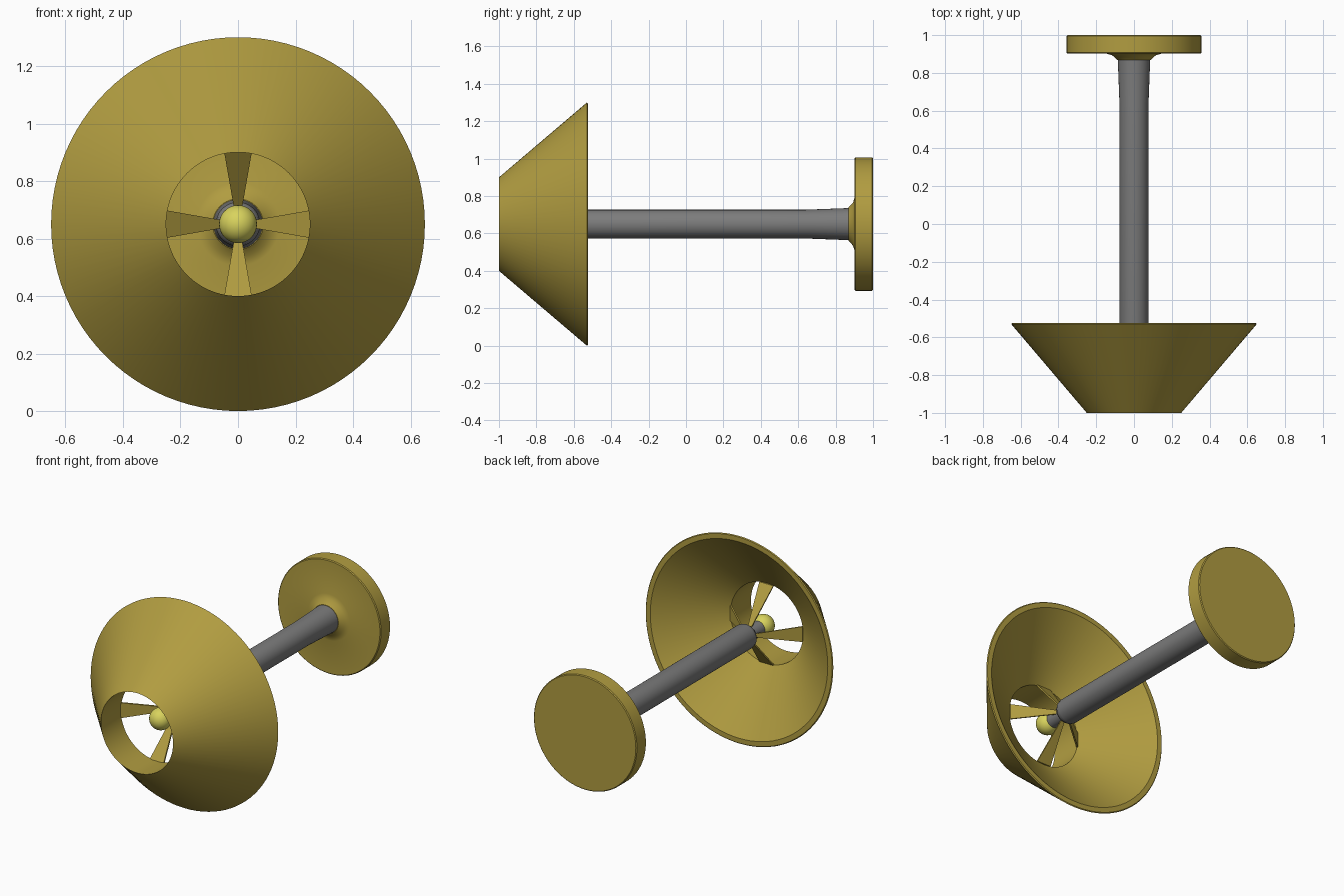
import bpy, bmesh, math
from mathutils import Matrix, Vector

if "Cube" in bpy.data.objects:
    bpy.data.objects.remove(bpy.data.objects["Cube"])

CZ = 0.65  # height of the common axis, which runs along y


def material(name, rgb):
    m = bpy.data.materials.new(name)
    m.diffuse_color = (*rgb, 1)
    m.use_nodes = True
    m.node_tree.nodes["Principled BSDF"].inputs["Base Color"].default_value = m.diffuse_color
    return m


GOLD = material("old_gold", (0.44, 0.335, 0.052))
GREY = material("mid_grey", (0.2, 0.2, 0.2))
YELLOW = material("pale_yellow", (0.69, 0.65, 0.11))


def finish(bm, name, mat, angle=30):
    bmesh.ops.remove_doubles(bm, verts=bm.verts, dist=1e-5)
    bmesh.ops.recalc_face_normals(bm, faces=bm.faces)
    me = bpy.data.meshes.new(name)
    bm.to_mesh(me)
    bm.free()
    me.materials.append(mat)
    ob = bpy.data.objects.new(name, me)
    bpy.context.collection.objects.link(ob)
    ob.location.z = CZ
    bpy.ops.object.select_all(action='DESELECT')
    ob.select_set(True)
    bpy.context.view_layer.objects.active = ob
    bpy.ops.object.shade_smooth_by_angle(angle=math.radians(angle))
    return ob


def lathe(name, profile, mat, closed=False, steps=96, angle=30):
    """Spin a list of (radius, y) points around the y axis."""
    bm = bmesh.new()
    vs = [bm.verts.new((r, y, 0)) for r, y in profile]
    es = [bm.edges.new(p) for p in zip(vs, vs[1:])]
    if closed:
        es.append(bm.edges.new((vs[-1], vs[0])))
    bmesh.ops.spin(bm, geom=vs + es, cent=(0, 0, 0), axis=(0, 1, 0),
                   angle=2 * math.pi, steps=steps)
    return finish(bm, name, mat, angle)


# Flared shade with a straight front opening
lathe("shade", [(0.25, -1), (0.65, -0.53), (0.645, -0.525), (0.615, -0.525),
                (0.252, -0.80)], GOLD, closed=True)

# Base disc with a small flared collar
lathe("base", [(0, 1), (0.352, 1), (0.357, 0.995), (0.357, 0.907), (0.352, 0.902),
               (0.145, 0.902), (0.115, 0.893), (0.088, 0.868), (0, 0.868)], GOLD)

# Stem with rounded tip and narrow neck
lathe("stem", [(0, 0.875), (0.086, 0.875), (0.077, 0.64), (0.077, -0.575),
               (0.073, -0.595), (0.062, -0.61), (0.045, -0.616),
               (0.045, -0.73), (0, -0.73)], GREY, steps=48, angle=50)

# Bulb
bm = bmesh.new()
bmesh.ops.create_uvsphere(bm, u_segments=32, v_segments=16, radius=0.066,
                          matrix=Matrix.Translation((0, -0.765, 0)))
finish(bm, "bulb", YELLOW, 60)

# Four tapered spokes sloping back from the opening to the stem
bm = bmesh.new()
t = 0.006
for i in range(4):
    rot = Matrix.Rotation(i * math.pi / 2, 4, 'Y')
    sides = []
    for off in (-t, t):
        pts = [(-0.048, -0.80, 0.25), (0.048, -0.80, 0.25),
               (0.012, -0.635, 0.045), (-0.012, -0.635, 0.045)]
        sides.append([bm.verts.new(rot @ Vector((x, y + off, z))) for x, y, z in pts])
    a, b = sides
    bm.faces.new(a)
    bm.faces.new(b[::-1])
    for k in range(4):
        n = (k + 1) % 4
        bm.faces.new((a[n], a[k], b[k], b[n]))
finish(bm, "shade_spokes", GOLD)
